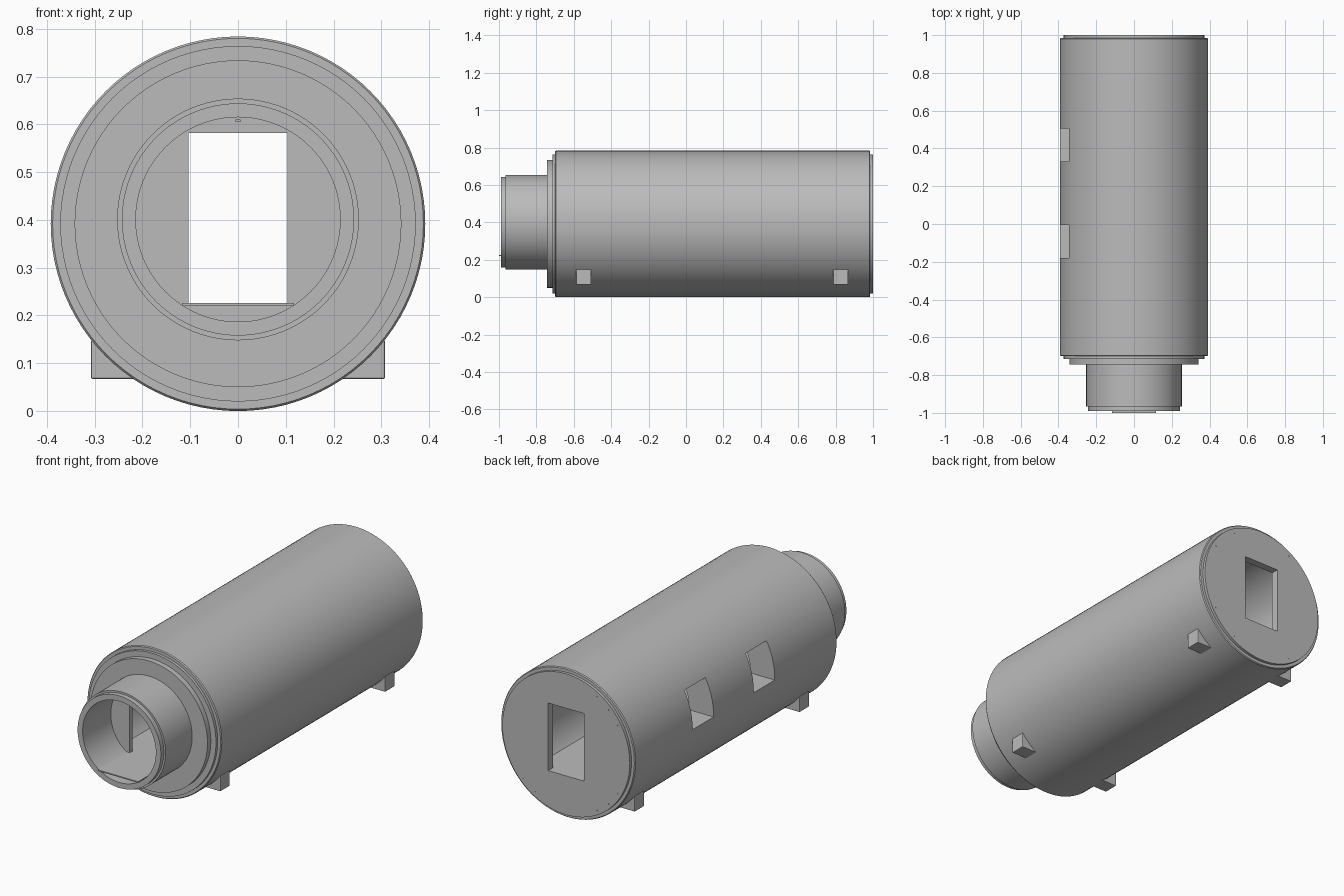
import bpy, bmesh, math
from mathutils import Matrix, Vector

old = bpy.data.objects.get("Cube")
if old:
    bpy.data.objects.remove(old, do_unlink=True)

AXIS, NECK_AXIS, FLOOR = 0.392, 0.401, 0.225

grey = bpy.data.materials.new("light grey")
grey.use_nodes = True
colour = (0.5, 0.5, 0.5, 1)
grey.diffuse_color = colour
grey.node_tree.nodes["Principled BSDF"].inputs["Base Color"].default_value = colour


def make(name, bm):
    bmesh.ops.recalc_face_normals(bm, faces=bm.faces)
    mesh = bpy.data.meshes.new(name)
    bm.to_mesh(mesh)
    bm.free()
    mesh.materials.append(grey)
    ob = bpy.data.objects.new(name, mesh)
    bpy.context.collection.objects.link(ob)
    return ob


def turned(name, profile, z, sides=96):
    """Revolve (radius, y) points round a y-wise axis at height z."""
    bm = bmesh.new()
    rings = []
    for r, y in profile:
        rings.append([bm.verts.new((r * math.sin(i * math.tau / sides), y,
                                    z + r * math.cos(i * math.tau / sides)))
                      for i in range(sides)])
    for a, b in zip(rings, rings[1:]):
        for i in range(sides):
            j = (i + 1) % sides
            bm.faces.new((a[i], a[j], b[j], b[i]))
    bm.faces.new(rings[0])
    bm.faces.new(rings[-1])
    return make(name, bm)


def box(name, x, y, z, bevel=0):
    bm = bmesh.new()
    size = [b - a for a, b in (x, y, z)]
    mid = [(a + b) / 2 for a, b in (x, y, z)]
    bmesh.ops.create_cube(bm, size=1, matrix=Matrix.Translation(mid) @ Matrix.Diagonal((*size, 1)))
    if bevel:
        bmesh.ops.bevel(bm, geom=bm.edges[:], offset=bevel, segments=2, profile=0.5, affect='EDGES')
    return make(name, bm)


def flatten_below(ob, height):
    """Slice off everything under a height and close the cut."""
    bm = bmesh.new()
    bm.from_mesh(ob.data)
    cut = bmesh.ops.bisect_plane(bm, geom=bm.verts[:] + bm.edges[:] + bm.faces[:],
                                 plane_co=(0, 0, height), plane_no=(0, 0, 1), clear_inner=True)
    edges = [g for g in cut["geom_cut"] if isinstance(g, bmesh.types.BMEdge)]
    bmesh.ops.holes_fill(bm, edges=edges)
    bmesh.ops.recalc_face_normals(bm, faces=bm.faces)
    bm.to_mesh(ob.data)
    bm.free()


def combine(target, tool, operation):
    mod = target.modifiers.new(tool.name, 'BOOLEAN')
    mod.operation, mod.solver, mod.object = operation, 'EXACT', tool
    bpy.context.view_layer.objects.active = target
    bpy.ops.object.modifier_apply(modifier=mod.name)
    bpy.data.objects.remove(tool, do_unlink=True)


# Stepped main drum with its narrower collar
drum = turned("drum_shell", [(0.342, -0.743), (0.342, -0.715), (0.372, -0.715), (0.372, -0.70),
                             (0.388, -0.70), (AXIS, -0.695), (AXIS, 0.98), (0.388, 0.985),
                             (0.372, 0.985), (0.372, 1.0)], AXIS)
neck = turned("neck", [(0.243, -0.99), (0.243, -0.965), (0.253, -0.965), (0.253, -0.73)], NECK_AXIS)
combine(drum, neck, 'UNION')

# Hollow room with a flat floor, collar bore, doorways and two side windows
room = turned("room_cutter", [(0.25, -0.73), (0.25, 0.96)], AXIS)
flatten_below(room, FLOOR)
combine(drum, room, 'DIFFERENCE')
combine(drum, turned("bore_cutter", [(0.214, -1.1), (0.214, -0.755)], NECK_AXIS), 'DIFFERENCE')
for name, y in (("front", (-0.80, -0.70)), ("back", (0.93, 1.1))):
    combine(drum, box(name + "_door_cutter", (-0.104, 0.104), y, (FLOOR + 0.0005, 0.582)), 'DIFFERENCE')
for y in (-0.18, 0.33):
    combine(drum, box("window_cutter", (-0.5, -0.15), (y, y + 0.175), (0.385, 0.58)), 'DIFFERENCE')

# Walkway plate inside the collar
box("walkway", (-0.117, 0.117), (-1.0, -0.75), (0.22, 0.226))

# Small slot plate above the front doorway
box("door_latch", (-0.005, 0.005), (-0.76, -0.754), (0.605, 0.61))

# Four block feet
for side, sx in (("left", 1), ("right", -1)):
    for end, y in (("front", -0.587), ("back", 0.787)):
        box(f"{end}_{side}_foot", sorted((sx * 0.21, sx * 0.308)), (y, y + 0.08),
            (0.067, 0.149), bevel=0.004)

# Tiny pins round the rim of the back plate
for quarter in range(4):
    for step in (-1, 0, 1):
        a = math.radians(45 + 90 * quarter + 14 * step)
        x, z = 0.35 * math.cos(a), AXIS + 0.35 * math.sin(a)
        box("back_pin", (x - 0.002, x + 0.002), (0.995, 1.001), (z - 0.002, z + 0.002))

# Smooth round walls, sharp rims
bpy.ops.object.select_all(action='DESELECT')
drum.select_set(True)
bpy.context.view_layer.objects.active = drum
bpy.ops.object.shade_smooth_by_angle(angle=math.radians(30))
